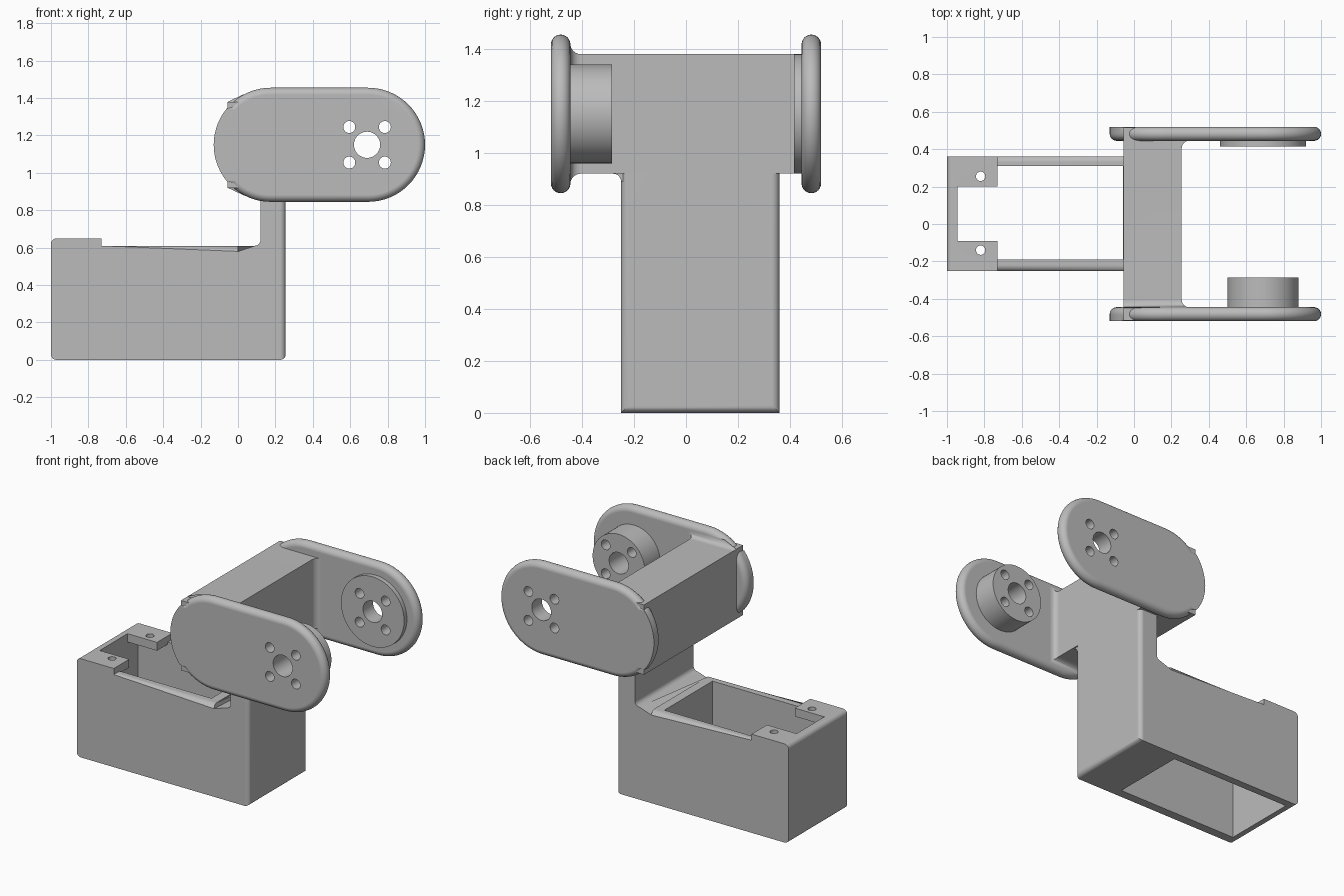
import bpy, bmesh
from math import sin, cos, pi, radians

cube = bpy.data.objects.get("Cube")
if cube:
    bpy.data.objects.remove(cube, do_unlink=True)

grey = bpy.data.materials.new("matte grey")
grey.use_nodes = True
COLOUR = (0.5, 0.5, 0.5, 1)
grey.diffuse_color = COLOUR
grey.node_tree.nodes["Principled BSDF"].inputs["Base Color"].default_value = COLOUR


def loft(name, rings, bevel_rule=None, radius=0.03):
    """Skin matching rings of points into a closed solid."""
    bm = bmesh.new()
    loops = [[bm.verts.new(p) for p in ring] for ring in rings]
    n = len(loops[0])
    for a, b in zip(loops, loops[1:]):
        for i in range(n):
            j = (i + 1) % n
            bm.faces.new((a[i], a[j], b[j], b[i]))
    bm.faces.new(loops[0][::-1])
    bm.faces.new(loops[-1])
    bmesh.ops.recalc_face_normals(bm, faces=bm.faces[:])
    if bevel_rule:
        edges = [e for e in bm.edges if bevel_rule(e.verts[0].co, e.verts[1].co)]
        bmesh.ops.bevel(bm, geom=edges, offset=radius, offset_type='OFFSET',
                        segments=5, profile=0.5, affect='EDGES')
    mesh = bpy.data.meshes.new(name)
    bm.to_mesh(mesh)
    bm.free()
    mesh.materials.append(grey)
    ob = bpy.data.objects.new(name, mesh)
    bpy.context.collection.objects.link(ob)
    return ob


def box(name, x0, x1, y0, y1, z0, z1):
    return loft(name, [[(x0, y0, z), (x1, y0, z), (x1, y1, z), (x0, y1, z)] for z in (z0, z1)])


def circle(r, n):
    return [(r * cos(2 * pi * i / n), r * sin(2 * pi * i / n)) for i in range(n)]


def rod_y(name, x, z, r, y0, y1, n=48):
    return loft(name, [[(x + u, y, z + v) for u, v in circle(r, n)] for y in (y0, y1)])


def rod_z(name, x, y, r, z0, z1, n=24):
    return loft(name, [[(x + u, y + v, z) for u, v in circle(r, n)] for z in (z0, z1)])


def activate(ob):
    bpy.ops.object.select_all(action='DESELECT')
    ob.select_set(True)
    bpy.context.view_layer.objects.active = ob


def cut(ob, cutters):
    for c in cutters:
        c.hide_render = True
        mod = ob.modifiers.new("cut", 'BOOLEAN')
        mod.operation, mod.solver, mod.object = 'DIFFERENCE', 'EXACT', c
        activate(ob)
        bpy.ops.object.modifier_apply(modifier=mod.name)
        bpy.data.objects.remove(c, do_unlink=True)


def finish(ob):
    activate(ob)
    bpy.ops.object.shade_smooth_by_angle(angle=radians(35))
    ob.modifiers.new("clean normals", 'WEIGHTED_NORMAL').keep_sharp = True


# Open box and upright column, drawn as one side profile
X0, X1, Y0, Y1 = -1.0, 0.255, -0.25, 0.36
TAB_X, RIM, TAB_Z, COL_X = -0.73, 0.61, 0.65, 0.12
side = [(X0, 0), (X1, 0), (X1, 0.92), (COL_X, 0.92), (COL_X, RIM),
        (0, RIM), (TAB_X, RIM), (TAB_X, TAB_Z), (X0, TAB_Z)]


def near(a, b):
    return abs(a - b) < 1e-4


def body_edges(a, b):
    same_x, same_y, same_z = near(a.x, b.x), near(a.y, b.y), near(a.z, b.z)
    if same_x and same_z:      # edges running across the body
        return any(near(a.x, x) and near(a.z, z) for x, z in
                   ((X0, 0), (X1, 0), (X0, TAB_Z), (COL_X, RIM)))
    if same_x and same_y:      # outer corners of the column
        return near(a.x, X1)
    return near(a.z, RIM) and same_z and max(a.x, b.x) < 0.01   # top rails


body = loft("servo_box", [[(x, y, z) for x, z in side] for y in (Y0, Y1)], body_edges)
cut(body, [
    box("cavity", -0.945, -0.06, -0.19, 0.31, -0.2, 0.595),
    box("mouth", TAB_X, -0.06, -0.19, 0.31, 0.5, 0.8),
    box("tab_gap", -0.945, -0.7, -0.09, 0.2, 0.5, 0.8),
    rod_z("screw_front", -0.82, -0.14, 0.025, 0.5, 0.8),
    rod_z("screw_back", -0.82, 0.255, 0.025, 0.5, 0.8),
])
finish(body)

# Cross block, flaring where it meets the side plates
ZB, ZT, FILLET = 0.92, 1.38, 0.04


def block_ring(y, fx=0.0, fz=0.0):
    xr = X1 + fx
    return [(-0.055, y, ZB), (0.03, y, ZB - fz), (xr, y, ZB - fz),
            (xr, y, ZT + fz), (0.03, y, ZT + fz), (-0.055, y, ZT)]


angles = [pi / 2 * i / 6 for i in range(7)]
rings = [block_ring(-0.515), block_ring(-0.45)]
for a in reversed(angles):
    f = FILLET * (1 - cos(a))
    rings.append(block_ring(-0.445 + FILLET * (1 - sin(a)), f, f))
for a in angles:
    rings.append(block_ring(0.445 - FILLET * (1 - sin(a)), FILLET * (1 - cos(a))))
rings += [block_ring(0.45), block_ring(0.515)]
finish(loft("cross_block", rings))

# Fillet under the block beside the column
R = 0.03
arc = [(Y0 + 0.01, ZB + 0.01), (Y0 + 0.01, ZB - R)]
arc += [(Y0 - R + R * cos(a), ZB - R + R * sin(a)) for a in angles]
arc += [(Y0 - R, ZB + 0.01)]
finish(loft("column_fillet", [[(x, y, z) for y, z in arc] for x in (COL_X, X1 - 0.01)]))

# Side plates: rounded stadiums, left square on the outer rear edge
ZC, PLATE_R, REAR, FRONT, HALF = 1.15, 0.305, 0.175, 0.695, 0.0375
ENDS = [(FRONT, -pi / 2 + pi * i / 32) for i in range(33)]
ENDS += [(REAR, pi / 2 + pi * i / 32) for i in range(33)]


def plate_ring(y_mid, outward, angle):
    ring = []
    for cx, a in ENDS:
        square = outward * sin(angle) > 0 and cx + PLATE_R * cos(a) < -0.05
        r = PLATE_R - (0 if square else HALF * (1 - cos(angle)))
        ring.append((cx + r * cos(a), y_mid + HALF * sin(angle), ZC + r * sin(a)))
    return ring


def horn_holes():
    """Central bore with four screw holes."""
    holes = [rod_y("bore", 0.69, ZC, 0.07, -0.7, 0.7)]
    for sx in (-1, 1):
        for sz in (-1, 1):
            holes.append(rod_y("screw", 0.69 + sx * 0.095, ZC + sz * 0.095, 0.032, -0.7, 0.7, 24))
    return holes


for label, s, boss_r, boss_y in (("front", -1, 0.19, 0.285), ("back", 1, 0.23, 0.415)):
    plate = loft(label + "_plate",
                 [plate_ring(s * 0.482, s, -pi / 2 + pi * i / 12) for i in range(13)])
    boss = rod_y(label + "_boss", 0.69, ZC, boss_r, s * boss_y, s * 0.46, 64)
    for part in (plate, boss):
        cut(part, horn_holes())
        finish(part)
